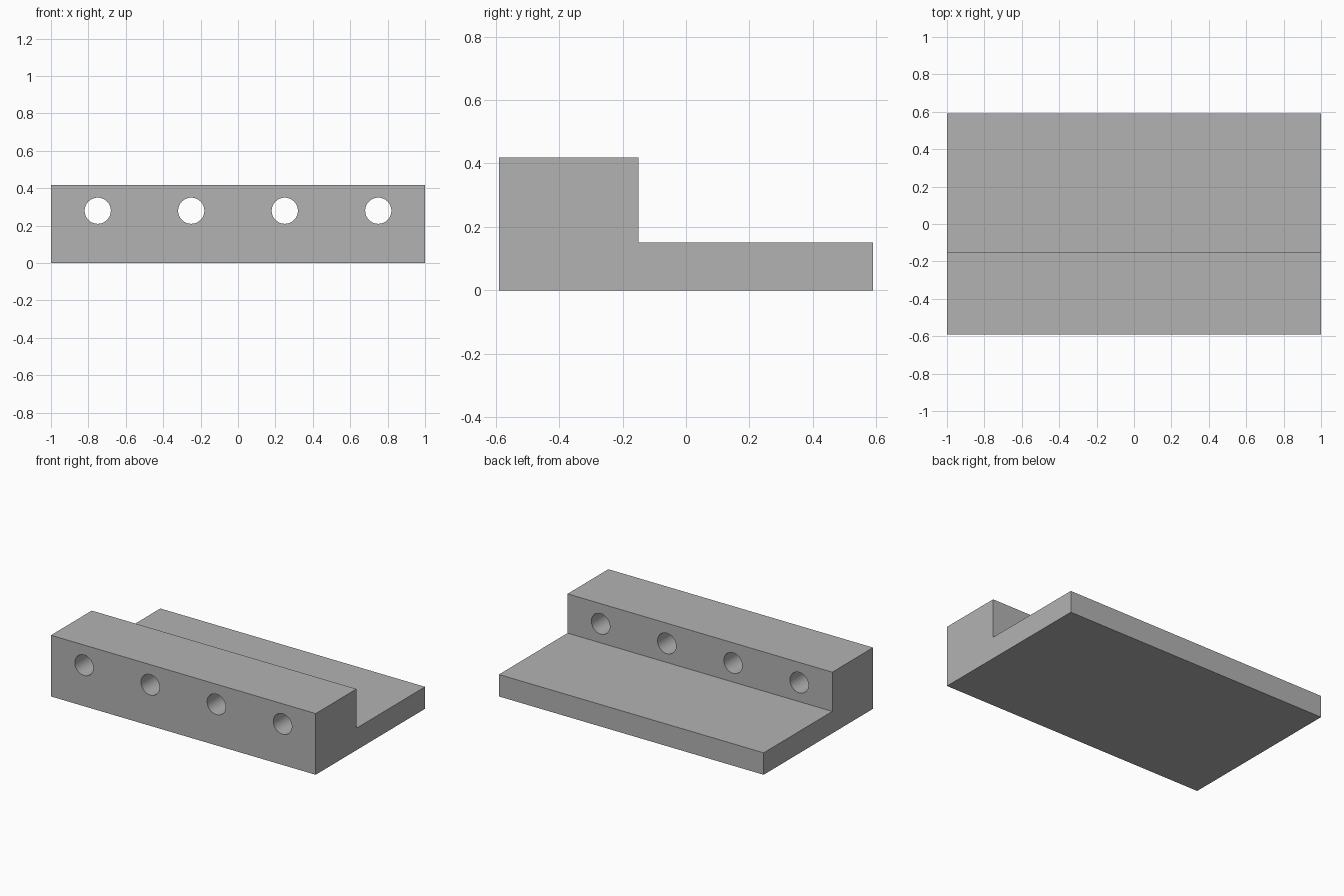
import bpy, bmesh
from math import radians
from mathutils import Matrix

cube = bpy.data.objects.get("Cube")
if cube:
    bpy.data.objects.remove(cube, do_unlink=True)

HALF_W, HALF_D = 1.0, 0.59
STEP_Y, RAIL_TOP, BASE_TOP = -0.15, 0.418, 0.15
HOLE_Z, HOLE_R = 0.28, 0.07

grey = bpy.data.materials.new("plain grey")
grey.use_nodes = True
colour = (0.45, 0.45, 0.45, 1)
grey.diffuse_color = colour
grey.node_tree.nodes["Principled BSDF"].inputs["Base Color"].default_value = colour


def add_object(name, bm):
    bmesh.ops.recalc_face_normals(bm, faces=bm.faces)
    mesh = bpy.data.meshes.new(name)
    bm.to_mesh(mesh)
    bm.free()
    mesh.materials.append(grey)
    obj = bpy.data.objects.new(name, mesh)
    bpy.context.collection.objects.link(obj)
    return obj


# L-shaped side profile, extruded across the width
profile = [(-HALF_D, 0), (HALF_D, 0), (HALF_D, BASE_TOP),
           (STEP_Y, BASE_TOP), (STEP_Y, RAIL_TOP), (-HALF_D, RAIL_TOP)]
bm = bmesh.new()
side = bm.faces.new([bm.verts.new((-HALF_W, y, z)) for y, z in profile])
extruded = bmesh.ops.extrude_face_region(bm, geom=[side])["geom"]
bmesh.ops.translate(bm, vec=(2 * HALF_W, 0, 0),
                    verts=[v for v in extruded if isinstance(v, bmesh.types.BMVert)])
block = add_object("stepped_block", bm)

# Four round holes running front to back through the raised rail
bm = bmesh.new()
for x in (-0.75, -0.25, 0.25, 0.75):
    place = Matrix.Translation((x, (STEP_Y - HALF_D) / 2, HOLE_Z)) @ Matrix.Rotation(radians(90), 4, "X")
    bmesh.ops.create_cone(bm, cap_ends=True, segments=48, radius1=HOLE_R,
                          radius2=HOLE_R, depth=0.6, matrix=place)
cutter = add_object("hole_cutter", bm)
cutter.hide_render = True

cut = block.modifiers.new("holes", "BOOLEAN")
cut.operation = "DIFFERENCE"
cut.solver = "EXACT"
cut.object = cutter

# Bake the holes, drop the cutter, smooth only the bores
bpy.ops.object.select_all(action="DESELECT")
bpy.context.view_layer.objects.active = block
block.select_set(True)
bpy.ops.object.modifier_apply(modifier=cut.name)
bpy.data.objects.remove(cutter, do_unlink=True)
bpy.ops.object.shade_smooth_by_angle(angle=radians(30))
